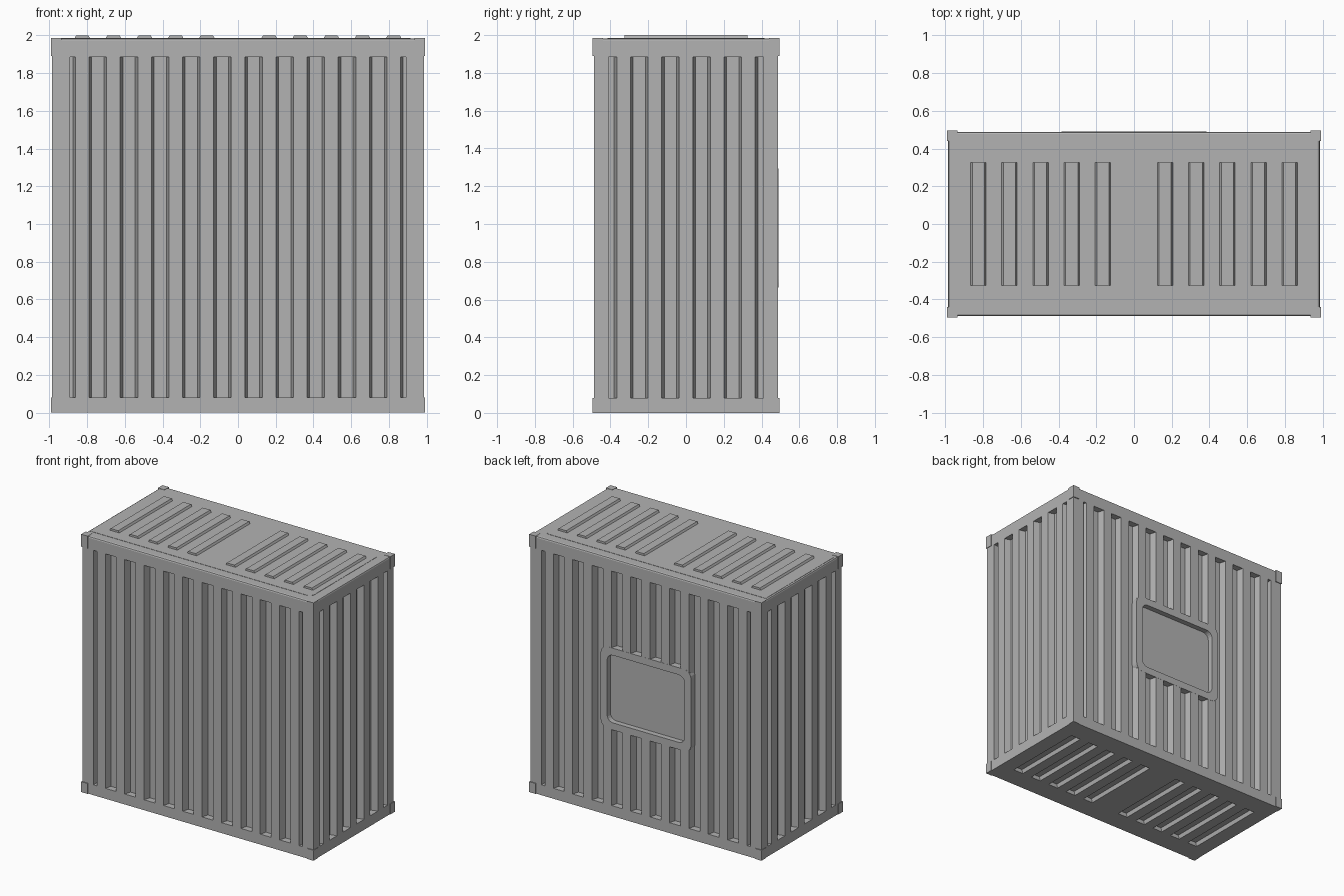
import bpy, bmesh, math
from mathutils import Matrix, Vector

if "Cube" in bpy.data.objects:
    bpy.data.objects.remove(bpy.data.objects["Cube"])

HX, HY, TOP = 0.985, 0.488, 1.983
PITCH, CREST, FOOT, DEPTH = 0.165, 0.036, 0.05, 0.05

grey = bpy.data.materials.new("painted_steel_grey")
grey.use_nodes = True
colour = (0.45, 0.45, 0.45, 1)
grey.diffuse_color = colour
grey.node_tree.nodes["Principled BSDF"].inputs["Base Color"].default_value = colour


def prism(bm, outline, start, end, place):
    """Extrude an outline of (u, w) points from start to end; place maps (u, v, w) to the model."""
    rings = [[bm.verts.new(place(u, v, w)) for u, w in outline] for v in (start, end)]
    bm.faces.new(rings[0])
    bm.faces.new(rings[1])
    n = len(outline)
    for i in range(n):
        j = (i + 1) % n
        bm.faces.new((rings[0][i], rings[0][j], rings[1][j], rings[1][i]))


def wall(turn, half):
    """Frame of one wall: u across, v up, w outward."""
    spin = Matrix.Rotation(turn, 3, 'Z')
    return lambda u, v, w: spin @ Vector((u, -half - w, v))


def rounded(hu, hv, r, cv=0, steps=5):
    pts = []
    for k, (su, sv) in enumerate(((1, 1), (-1, 1), (-1, -1), (1, -1))):
        for s in range(steps + 1):
            a = math.pi / 2 * (k + s / steps)
            pts.append((su * (hu - r) + r * math.cos(a), cv + sv * (hv - r) + r * math.sin(a)))
    return pts


def finish(name, bm):
    bmesh.ops.recalc_face_normals(bm, faces=bm.faces)
    mesh = bpy.data.meshes.new(name)
    bm.to_mesh(mesh)
    bm.free()
    mesh.materials.append(grey)
    ob = bpy.data.objects.new(name, mesh)
    bpy.context.collection.objects.link(ob)
    return ob


def combine(target, tool, operation):
    mod = target.modifiers.new(operation.title(), 'BOOLEAN')
    mod.operation, mod.object, mod.solver = operation, tool, 'EXACT'
    bpy.context.view_layer.objects.active = target
    bpy.ops.object.modifier_apply(modifier=mod.name)
    bpy.data.objects.remove(tool)


# Body block with softened upper edges
bm = bmesh.new()
bmesh.ops.create_cube(bm, size=1)
bmesh.ops.scale(bm, vec=(2 * HX, 2 * HY, TOP), verts=bm.verts)
bmesh.ops.translate(bm, vec=(0, 0, TOP / 2), verts=bm.verts)
upper = [e for e in bm.edges if all(v.co.z > 1 for v in e.verts)]
bmesh.ops.bevel(bm, geom=upper, offset=0.012, segments=2, profile=0.5, affect='EDGES')
body = finish("container_body", bm)

# Corrugation channels on all four walls
bm = bmesh.new()
for k in range(4):
    half, limit, n = ((HY, 0.89, 5), (HX, 0.41, 2))[k % 2]
    place = wall(k * math.pi / 2, half)
    for i in range(-n, n + 2):
        left, right = (i - 1) * PITCH, i * PITCH
        l0, l1 = (-limit, -limit) if i == -n else (left + CREST, left + FOOT)
        r0, r1 = (limit, limit) if i == n + 1 else (right - CREST, right - FOOT)
        prism(bm, [(l0, 0.02), (l0, 0), (l1, -DEPTH), (r1, -DEPTH), (r0, 0), (r0, 0.02)],
              0.08, 1.885, place)

# Slots pressed into the underside
slots = [s * i * PITCH for i in range(1, 6) for s in (-1, 1)]
for x in slots:
    prism(bm, [(x - 0.042, -0.02), (x - 0.042, 0), (x - 0.034, 0.03),
               (x + 0.034, 0.03), (x + 0.042, 0), (x + 0.042, -0.02)],
          -0.325, 0.325, lambda u, v, w: Vector((u, v, w)))
combine(body, finish("channel_cutter", bm), 'DIFFERENCE')

# Framed recess in the middle of the back wall
back = lambda u, v, w: Vector((u, HY + v, w))
bm = bmesh.new()
prism(bm, rounded(0.385, 0.315, 0.06, 0.98), -0.08, 0.001, back)
combine(body, finish("window_block", bm), 'UNION')
bm = bmesh.new()
prism(bm, rounded(0.33, 0.26, 0.05, 0.98), -0.04, 0.03, back)
combine(body, finish("window_cutter", bm), 'DIFFERENCE')

# Corner castings
bm = bmesh.new()
for sx in (-1, 1):
    for sy in (-1, 1):
        for z, h in ((0.04, 0.08), (1.937, 0.096)):
            m = Matrix.Translation((sx * 0.962, sy * 0.467, z)) @ Matrix.Diagonal((0.055, 0.055, h, 1))
            bmesh.ops.create_cube(bm, size=1, matrix=m)
finish("corner_castings", bm)

# Roof sheet: open at one end, rounded at the other
bm = bmesh.new()
sheet = [(max(x, -0.97) if x > 0 else -0.97, math.copysign(0.415, y) if x < 0 else y)
         for x, y in rounded(0.915, 0.415, 0.04)]
sheet = list(dict.fromkeys(sheet))
prism(bm, sheet, TOP - 0.01, TOP + 0.002, lambda u, v, w: Vector((u, w, v)))
finish("roof_sheet", bm)

# Raised roof ribs
bm = bmesh.new()
for x in slots:
    prism(bm, [(x - 0.042, -0.005), (x - 0.042, 0), (x - 0.032, 2 - TOP),
               (x + 0.032, 2 - TOP), (x + 0.042, 0), (x + 0.042, -0.005)],
          -0.325, 0.325, lambda u, v, w: Vector((u, v, TOP + w)))
finish("roof_ribs", bm)
